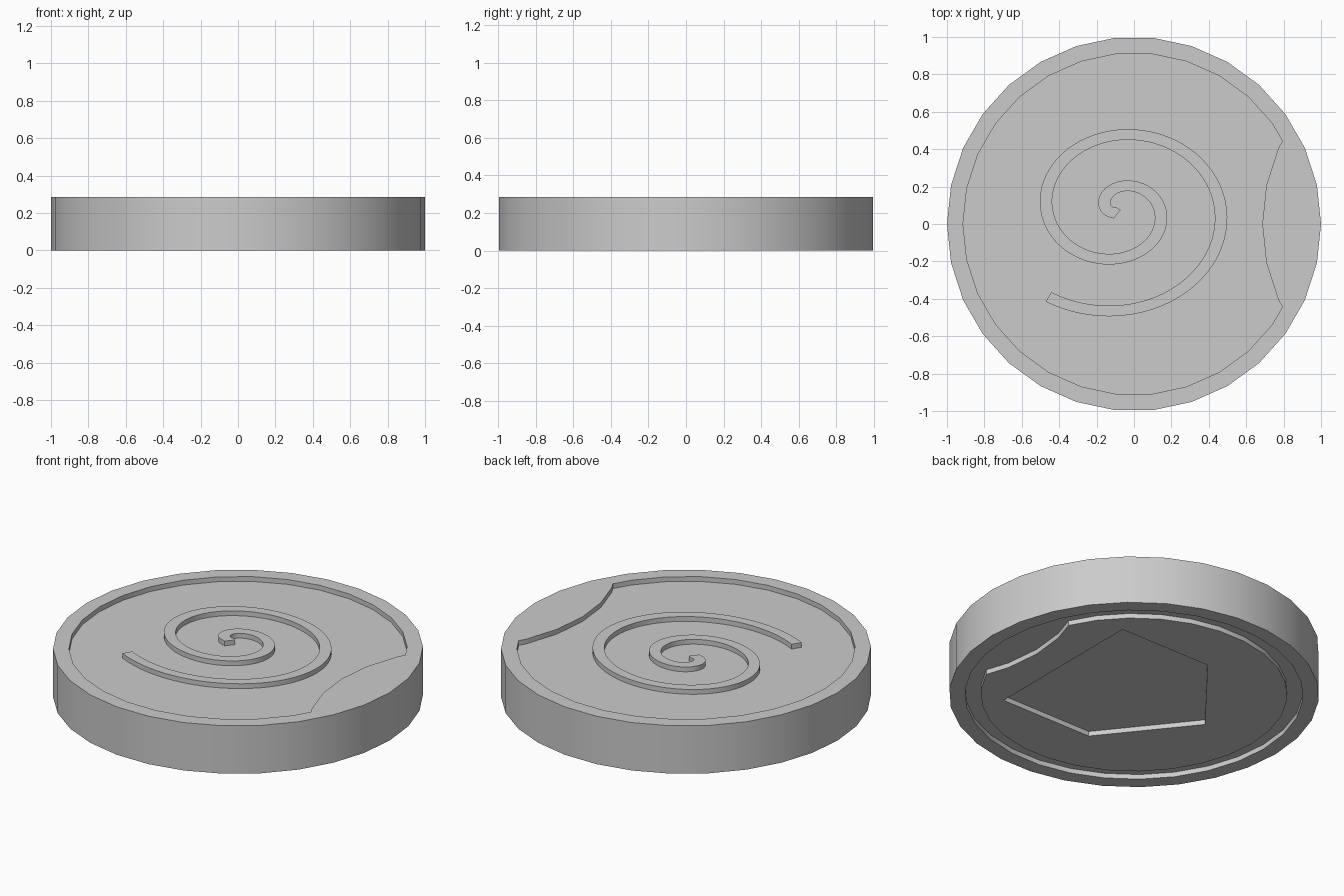
import bpy, bmesh, math
from mathutils import Vector

if "Cube" in bpy.data.objects:
    bpy.data.objects.remove(bpy.data.objects["Cube"], do_unlink=True)

HEIGHT, STEP = 0.2857, 0.0286            # thickness, depth of every recess
RIM, PLATEAU = 0.914, 0.829              # radii inside the outer edge
SIDES = 30
FLOOR = HEIGHT - STEP

grey = bpy.data.materials.new("plain_grey")
grey.use_nodes = True
grey.diffuse_color = (0.6, 0.6, 0.6, 1)
grey.node_tree.nodes["Principled BSDF"].inputs["Base Color"].default_value = (0.6, 0.6, 0.6, 1)


def to_object(name, bm):
    bmesh.ops.recalc_face_normals(bm, faces=bm.faces)
    mesh = bpy.data.meshes.new(name)
    bm.to_mesh(mesh)
    bm.free()
    mesh.materials.append(grey)
    ob = bpy.data.objects.new(name, mesh)
    bpy.context.collection.objects.link(ob)
    return ob


def prism(name, outline, z0, z1):
    bm = bmesh.new()
    face = bm.faces.new([bm.verts.new((x, y, z0)) for x, y in outline])
    top = bmesh.ops.extrude_face_region(bm, geom=[face])["geom"]
    verts = [v for v in top if isinstance(v, bmesh.types.BMVert)]
    bmesh.ops.translate(bm, verts=verts, vec=(0, 0, z1 - z0))
    return to_object(name, bm)


def ring(radius, cx=0):
    turn = 2 * math.pi / SIDES
    return [(cx + radius * math.cos(i * turn), radius * math.sin(i * turn)) for i in range(SIDES)]


def activate(ob):
    bpy.ops.object.select_all(action='DESELECT')
    ob.select_set(True)
    bpy.context.view_layer.objects.active = ob


def cut(ob, cutter):
    activate(ob)
    mod = ob.modifiers.new("cut", 'BOOLEAN')
    mod.operation, mod.solver, mod.object = 'DIFFERENCE', 'EXACT', cutter
    bpy.ops.object.modifier_apply(modifier=mod.name)
    bpy.data.objects.remove(cutter, do_unlink=True)


def bite():
    return prism("bite", ring(1.0, 1.686), -1, 1)


# Disc body
body = prism("disc_body", ring(1.0), 0, HEIGHT)

# Top recess with a round bite left standing at one side
top_recess = prism("top_recess", ring(RIM), FLOOR, HEIGHT + 0.1)
cut(top_recess, bite())
cut(body, top_recess)

# Bottom groove around a matching raised plateau
plateau = prism("plateau", ring(PLATEAU), -0.2, 0.1)
cut(plateau, bite())
groove = prism("groove", ring(RIM), -0.1, STEP)
cut(groove, plateau)
cut(body, groove)

# Arrow-shaped pocket in the plateau
arrow = [(0.5, 0.5), (-0.1, 0.5), (-0.5, 0), (-0.1, -0.5), (0.5, -0.5)]
cut(body, prism("pocket", arrow, -0.1, STEP))

# Raised spiral, squashed a little along y
count, start, end, half = 140, -0.6, 11.6, 0.033
path = [Vector((-0.007, -0.028))]
for i in range(count + 1):
    t = start + (end - start) * i / count
    r = 0.06 + 0.0516 * t
    path.append(Vector((-r * math.cos(t), r * math.sin(t))))
bm = bmesh.new()
sections = []
for i, p in enumerate(path):
    along = (path[min(i + 1, len(path) - 1)] - path[max(i - 1, 0)]).normalized()
    side = Vector((-along.y, along.x)) * half
    edges = [p + side, p - side]
    corners = [(edges[0], FLOOR - 0.005), (edges[1], FLOOR - 0.005), (edges[1], HEIGHT), (edges[0], HEIGHT)]
    sections.append([bm.verts.new((q.x - 0.083, q.y * 0.86 + 0.076, z)) for q, z in corners])
for a, b in zip(sections, sections[1:]):
    for k in range(4):
        n = (k + 1) % 4
        bm.faces.new((a[k], a[n], b[n], b[k]))
bm.faces.new(sections[0])
bm.faces.new(sections[-1])
spiral = to_object("spiral_ridge", bm)

for ob in (body, spiral):
    activate(ob)
    bpy.ops.object.shade_smooth_by_angle(angle=math.radians(30))
